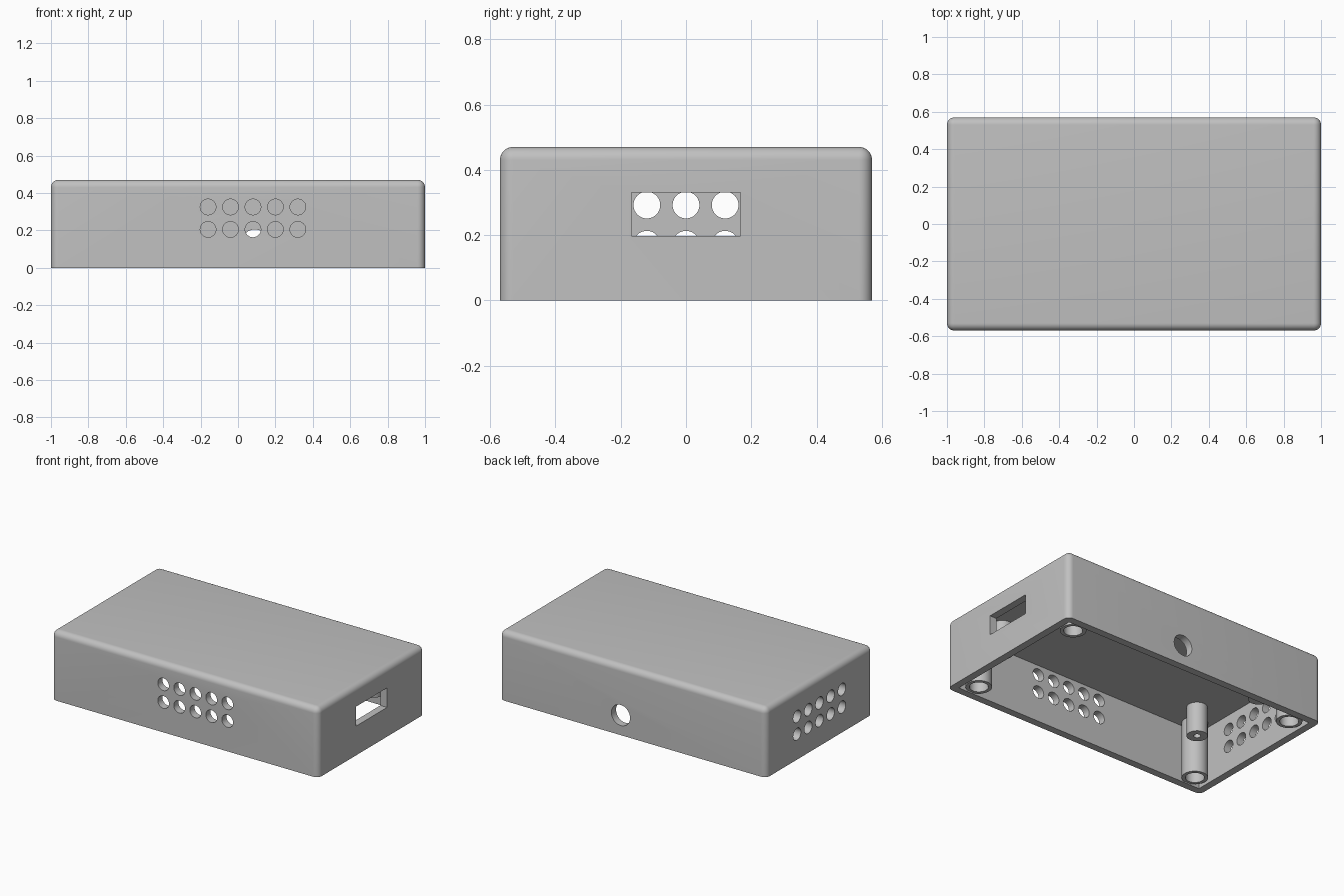
import bpy, bmesh, math
from mathutils import Matrix, Vector

old = bpy.data.objects.get("Cube")
if old:
    bpy.data.objects.remove(old, do_unlink=True)

HX, HY, HEIGHT = 1.0, 0.57, 0.47      # half length, half depth, height
WALL, CEILING, ROUND = 0.05, 0.39, 0.04

grey = bpy.data.materials.new("matte grey")
grey.use_nodes = True
colour = (0.53, 0.53, 0.53, 1)
grey.diffuse_color = colour
grey.node_tree.nodes["Principled BSDF"].inputs["Base Color"].default_value = colour


def make_object(name, bm):
    bmesh.ops.recalc_face_normals(bm, faces=bm.faces)
    mesh = bpy.data.meshes.new(name)
    bm.to_mesh(mesh)
    bm.free()
    mesh.materials.append(grey)
    ob = bpy.data.objects.new(name, mesh)
    bpy.context.collection.objects.link(ob)
    return ob


def add_box(bm, low, high):
    low, high = Vector(low), Vector(high)
    m = Matrix.Translation((low + high) / 2) @ Matrix.Diagonal((*(high - low), 1))
    bmesh.ops.create_cube(bm, size=1, matrix=m)


def add_drill(bm, centre, radius, axis):
    turn = Matrix.Rotation(math.pi / 2, 4, "Y" if axis == "X" else "X")
    bmesh.ops.create_cone(bm, cap_ends=True, segments=40, radius1=radius, radius2=radius,
                          depth=0.2, matrix=Matrix.Translation(centre) @ turn)


def smooth(ob):
    bpy.ops.object.select_all(action="DESELECT")
    ob.select_set(True)
    bpy.context.view_layer.objects.active = ob
    bpy.ops.object.shade_smooth_by_angle(angle=math.radians(35))


def cut(ob, cutter):
    mod = ob.modifiers.new("cut", "BOOLEAN")
    mod.operation, mod.solver, mod.object = "DIFFERENCE", "EXACT", cutter
    bpy.context.view_layer.objects.active = ob
    bpy.ops.object.modifier_apply(modifier=mod.name)
    bpy.data.objects.remove(cutter, do_unlink=True)


# Rounded outer shell, square at the bottom rim
bm = bmesh.new()
add_box(bm, (-HX, -HY, 0), (HX, HY, HEIGHT))
edges = [e for e in bm.edges if max(v.co.z for v in e.verts) > 0.01]
bmesh.ops.bevel(bm, geom=edges, offset=ROUND, segments=8, profile=0.5, affect="EDGES")
shell = make_object("case_shell", bm)

# Hollow inside, open at the bottom
bm = bmesh.new()
add_box(bm, (-HX + WALL, -HY + WALL, -0.1), (HX - WALL, HY - WALL, CEILING))
cut(shell, make_object("cavity_cutter", bm))

# Vent holes in front and one end, slot in the other end, cable hole at the back
bm = bmesh.new()
for i in range(5):
    for row in range(2):
        add_drill(bm, (-0.16 + 0.12 * i, -HY, 0.205 + 0.12 * row), 0.042, "Y")
        add_drill(bm, (-HX, -0.24 + 0.12 * i, 0.172 + 0.12 * row), 0.041, "X")
add_drill(bm, (0.09, HY, 0.135), 0.07, "Y")
add_box(bm, (HX - 0.1, -0.167, 0.198), (HX + 0.1, 0.167, 0.33))
cut(shell, make_object("opening_cutter", bm))
smooth(shell)


def add_post(name, x, y, bottom, radius, bore, bore_top):
    """Hollow post hanging from the ceiling, turned from a profile."""
    top = CEILING + 0.01
    profile = [(0, bore_top), (bore, bore_top), (bore, bottom),
               (radius, bottom), (radius, top), (0, top)]
    bm = bmesh.new()
    verts = [bm.verts.new((r, 0, z)) for r, z in profile]
    edges = [bm.edges.new(pair) for pair in zip(verts, verts[1:])]
    bmesh.ops.spin(bm, geom=verts + edges, cent=(0, 0, 0), axis=(0, 0, 1),
                   angle=2 * math.pi, steps=32)
    bmesh.ops.remove_doubles(bm, verts=bm.verts, dist=1e-4)
    ob = make_object(name, bm)
    ob.location = (x, y, 0)
    smooth(ob)


# Tall screw posts in the corners and short board pegs beside them
for sx, end in ((1, "left"), (-1, "right")):
    for sy, side in ((-1, "front"), (1, "back")):
        add_post(f"screw_post_{side}_{end}", 0.855 * sx, 0.445 * sy, 0.008, 0.08, 0.058, 0.32)
        peg_x = 0.8 if sx > 0 else -0.743
        add_post(f"board_peg_{side}_{end}", peg_x, 0.29 * sy, 0.19, 0.064, 0.022, 0.33)
